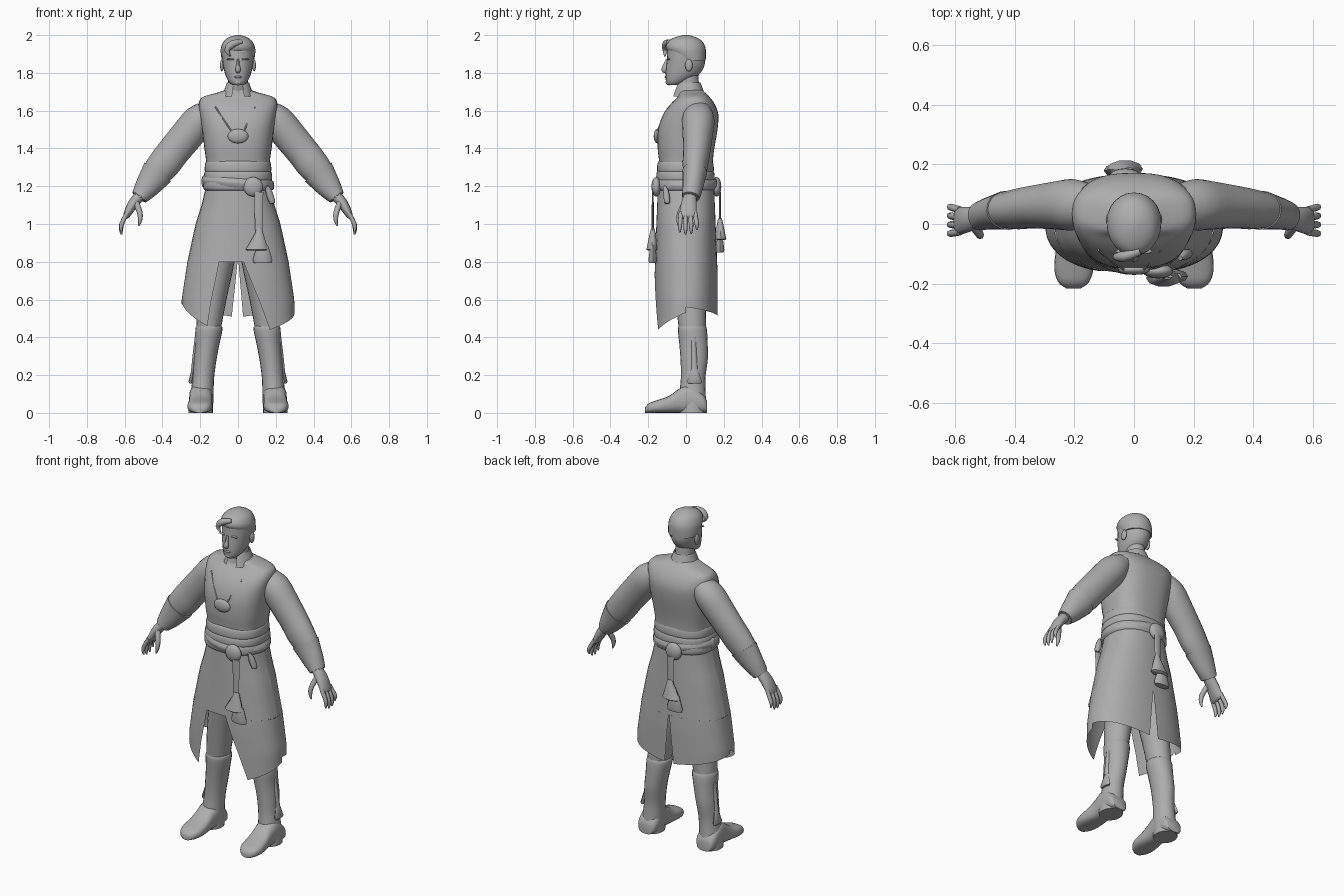
import bpy, bmesh, math
from mathutils import Vector

X, Y, Z = Vector((1, 0, 0)), Vector((0, 1, 0)), Vector((0, 0, 1))
gray = bpy.data.materials.new("plain gray")
gray.diffuse_color = (0.42, 0.42, 0.42, 1)


def finish(name, bm, angle=50):
    bmesh.ops.recalc_face_normals(bm, faces=bm.faces)
    me = bpy.data.meshes.new(name)
    bm.to_mesh(me)
    bm.free()
    ob = bpy.data.objects.new(name, me)
    bpy.context.collection.objects.link(ob)
    me.materials.append(gray)
    bpy.ops.object.select_all(action='DESELECT')
    ob.select_set(True)
    bpy.context.view_layer.objects.active = ob
    bpy.ops.object.shade_smooth_by_angle(angle=math.radians(angle))
    return ob


def spline(rows, sub):
    """Catmull-Rom resampling of rows of numbers."""
    out = []
    for i in range(len(rows) - 1):
        p = [rows[max(0, min(len(rows) - 1, i + k))] for k in (-1, 0, 1, 2)]
        for s in range(sub):
            t = s / sub
            out.append([b + 0.5 * t * (c - a + t * (2*a - 5*b + 4*c - d + t * (3*(b - c) + d - a)))
                        for a, b, c, d in zip(*p)])
    return out + [list(rows[-1])]


def tube(name, rows, n=20, p=2.0, axes=None, sub=3, angle=50):
    """Loft of superellipses; rows are (x, y, z, radius a, radius b)."""
    rows = spline(rows, sub)
    pts = [Vector(r[:3]) for r in rows]
    bm = bmesh.new()
    rings = []
    for i, r in enumerate(rows):
        if axes:
            e1, e2 = axes
        else:
            t = (pts[min(i + 1, len(pts) - 1)] - pts[max(i - 1, 0)]).normalized()
            e1 = t.cross(Y).normalized()
            e2 = e1.cross(t)
        ring = []
        for k in range(n):
            c, s = math.cos(2 * math.pi * k / n), math.sin(2 * math.pi * k / n)
            c, s = [math.copysign(abs(q) ** (2 / p), q) for q in (c, s)]
            ring.append(bm.verts.new(pts[i] + e1 * c * r[3] + e2 * s * r[4]))
        rings.append(ring)
    for a, b in zip(rings, rings[1:]):
        for k in range(n):
            bm.faces.new((a[k], a[(k + 1) % n], b[(k + 1) % n], b[k]))
    bm.faces.new(rings[0])
    bm.faces.new(rings[-1])
    return finish(name, bm, angle)


def sheet(name, f, nu, nv):
    bm = bmesh.new()
    g = [[bm.verts.new(f(i / nu, j / nv)) for i in range(nu + 1)] for j in range(nv + 1)]
    for j in range(nv):
        for i in range(nu):
            bm.faces.new((g[j][i], g[j][i + 1], g[j + 1][i + 1], g[j + 1][i]))
    return finish(name, bm)


def blob(name, loc, size):
    bm = bmesh.new()
    bmesh.ops.create_uvsphere(bm, u_segments=16, v_segments=10, radius=1)
    for v in bm.verts:
        v.co = Vector(loc) + Vector([a * b for a, b in zip(v.co, size)])
    return finish(name, bm)


def stack(name, rings, **kw):
    """Upright loft; rings are (z, centre x, centre y, rx, ry)."""
    return tube(name, [(x, y, z, a, b) for z, x, y, a, b in rings], axes=(X, Y), **kw)


# Head, face, hair and neck
stack("head", [(1.735, 0, -.068, .028, .03), (1.752, 0, -.05, .048, .056), (1.79, 0, -.02, .067, .088),
               (1.84, 0, -.003, .079, .101), (1.89, 0, 0, .085, .1), (1.94, 0, 0, .085, .097),
               (1.975, 0, 0, .066, .078), (1.992, 0, 0, .03, .035)], n=24)
stack("hair", [(1.865, 0, .03, .085, .074), (1.90, 0, .012, .091, .094), (1.935, 0, -.002, .09, .105),
               (1.97, 0, -.004, .073, .088), (1.99, 0, -.002, .045, .052), (2.0, 0, 0, .012, .014)], n=24)
tube("hair_lock", [(.02, -.09, 1.965, .012, .014), (-.03, -.108, 1.952, .02, .018),
                   (-.058, -.11, 1.92, .014, .014), (-.04, -.112, 1.888, .003, .004)], n=8)
tube("nose", [(0, -.098, 1.872, .006, .008), (0, -.108, 1.842, .009, .012),
              (0, -.115, 1.815, .015, .015), (0, -.104, 1.802, .008, .006)], n=8)
blob("lips", (0, -.105, 1.778), (.022, .008, .006))
blob("chin", (0, -.09, 1.75), (.022, .018, .016))
for s in (-1, 1):
    blob("brow", (s * .036, -.092, 1.872), (.025, .009, .005))
    blob("ear", (s * .085, .015, 1.84), (.01, .02, .032))
stack("neck", [(1.64, 0, .03, .06, .06), (1.70, 0, .02, .052, .056), (1.75, 0, .01, .052, .058),
               (1.79, 0, .01, .05, .055)])


def collar(u, v):
    a = (u * 2 - 1) * math.radians(158)
    r = .085 - .027 * v
    return (r * math.sin(a), .015 + r * 1.05 * math.cos(a), 1.675 + v * .075)


sheet("collar", collar, 24, 4)

# Tunic torso
stack("tunic", [(1.18, 0, 0, .165, .143), (1.32, 0, 0, .168, .142), (1.40, 0, 0, .178, .15),
                (1.50, 0, .01, .19, .157), (1.58, 0, .025, .202, .146), (1.635, 0, .035, .208, .117),
                (1.672, 0, .04, .188, .085), (1.695, 0, .032, .11, .07), (1.71, 0, .025, .065, .06)],
      n=36, p=2.6)

# Pendant on two cords
blob("pendant", (0, -.153, 1.465), (.055, .018, .038))
for s, x in ((-1, .12), (1, .09)):
    tube("pendant_cord", [(s * x, -.087, 1.62, .004, .004), (s * x * .62, -.127, 1.55, .004, .004),
                          (s * .03, -.155, 1.485, .004, .004)], n=6)

# Sash folds and slanted belt
for z, h, g in ((1.302, .034, .006), (1.255, .034, .01), (1.21, .036, .013)):
    stack("sash_fold", [(z - h, 0, -.003, .166, .141), (z - h * .6, 0, -.003, .17 + g, .144 + g),
                        (z + h * .5, 0, -.003, .168 + g, .142 + g), (z + h, 0, -.003, .164, .139)],
          n=36, p=2.4)


def belt(u, v):
    a, w = u * 2 * math.pi, v * 2 * math.pi
    r = 1 + .05 * math.cos(w)
    x = .183 * r * math.cos(a)
    return (x, -.003 + .16 * r * math.sin(a), 1.217 - .07 * x + .024 * math.sin(w))


sheet("belt", belt, 40, 8)


# Tassels hanging from round medallions, front and back
def tassel(x, y, z, dx, s):
    tube("tassel_strap", [(x + .01, y, 1.17, .024, .005), (x + .01, y, z, .02, .006)], axes=(X, Y), n=8)
    stack("upper_tassel", [(z + .01, x + .012, y, .016, .01), (z - .015, x + .012, y, .022, .017),
                           (z - .1, x, y + s * .005, .06, .03), (z - .105, x, y + s * .005, .052, .024)],
          n=10, sub=1)
    stack("lower_tassel", [(z - .08, x + dx, y, .03, .014), (z - .155, x + dx, y, .052, .024),
                           (z - .172, x + dx, y, .048, .02)], n=10, sub=1)
    blob("medallion", (x - .02 * (s < 0), y - s * .018, 1.197), (.052, .025, .052))


tassel(.1, -.176, .965, .03, -1)
tassel(-.03, .18, 1.02, -.02, 1)
blob("side_buckle", (-.18, 0, 1.225), (.014, .027, .033))
tube("belt_charm", [(.155, -.115, 1.2, .008, .008), (.165, -.105, 1.165, .018, .016),
                    (.182, -.1, 1.115, .016, .016), (.184, -.1, 1.108, .006, .006)], n=10)

# Skirt: a full upper ring and four lower panels with slits
WIDTH = ((1.22, .165), (1.1, .193), (1.0, .225), (.8, .268), (.6, .298), (.4, .302))


def skirt_width(z):
    for (z1, w1), (z0, w0) in zip(WIDTH, WIDTH[1:]):
        if z >= z0:
            return w0 + (w1 - w0) * (z - z0) / (z1 - z0)
    return w0


def on_skirt(phi, z, side):
    q = math.sin(phi)
    ry = .148 + .02 * min(1, (1.22 - z) / .5)
    return (skirt_width(z) * q, side * ry * max(0, 1 - abs(q) ** 2.3) ** (1 / 2.3), z)


def panel(name, side, top, bottom, ztop, zbot):
    """top and bottom hold the edge positions as fractions of the half width."""
    t, b = [[math.asin(q) for q in e] for e in (top, bottom)]

    def f(u, v):
        edge = [t[k] + (b[k] - t[k]) * v for k in (0, 1)]
        z = ztop + (zbot[0] + (zbot[1] - zbot[0]) * u - ztop) * v
        return on_skirt(edge[0] + (edge[1] - edge[0]) * u, z, side)
    sheet(name, f, 16, 10)


for side in (-1, 1):
    panel("skirt_upper", side, (-1, 1), (-1, 1), 1.22, (.8, .8))
panel("skirt_front_panel", -1, (-1, -.37), (-1, -.54), .8, (.6, .46))
panel("skirt_front_panel", -1, (.11, 1), (.56, 1), .8, (.44, .53))
panel("skirt_back_panel", 1, (-1, -.01), (-1, -.11), .8, (.58, .51))
panel("skirt_back_panel", 1, (.01, 1), (.09, 1), .8, (.51, .56))

for s in (-1, 1):
    # Sleeve with cuff
    tube("sleeve", [(s * x, y, z, a, b) for x, y, z, a, b in (
        (.15, .065, 1.6, .06, .07), (.205, .065, 1.55, .085, .086), (.27, .062, 1.47, .088, .08),
        (.34, .057, 1.385, .086, .072), (.39, .05, 1.32, .086, .068), (.44, .045, 1.26, .076, .06),
        (.485, .035, 1.195, .06, .052), (.525, .025, 1.14, .038, .042))])
    tube("cuff", [(s * .425, .046, 1.275, .086, .066), (s * .45, .042, 1.24, .077, .06),
                  (s * .49, .034, 1.185, .062, .053), (s * .522, .025, 1.142, .045, .047)])
    # Hand with four fingers and a thumb
    tube("palm", [(s * .52, .022, 1.15, .03, .034), (s * .56, .015, 1.10, .027, .043),
                  (s * .59, .01, 1.045, .018, .047), (s * .596, .01, 1.03, .008, .04)], n=14)
    for i in range(4):
        y, drop = -.027 + i * .025, (.0, -.012, -.008, .012)[i]
        tube("finger", [(s * .585, y, 1.06, .012, .012), (s * .612, y * 1.15, 1.01, .012, .012),
                        (s * .619, y * 1.2, .98 + drop, .01, .01),
                        (s * .616, y * 1.2, .956 + drop, .004, .004)], n=8)
    tube("thumb", [(s * .54, -.005, 1.115, .016, .016), (s * .52, -.032, 1.06, .015, .014),
                   (s * .518, -.04, 1.02, .011, .011), (s * .526, -.04, .99, .004, .004)], n=8)
    # Trousers and boot shaft
    stack("trouser_leg", [(1.15, s * .075, 0, .078, .11), (.95, s * .085, .005, .083, .11),
                          (.8, s * .1, .012, .082, .095), (.6, s * .135, .025, .074, .082),
                          (.45, s * .155, .033, .066, .072), (.38, s * .16, .037, .06, .07)])
    stack("boot_shaft", [(.46, s * .153, .033, .066, .071), (.44, s * .154, .034, .072, .077),
                         (.36, s * .163, .04, .064, .075), (.28, s * .174, .043, .06, .072),
                         (.19, s * .183, .038, .057, .065), (.12, s * .189, .035, .06, .068),
                         (.05, s * .195, .035, .064, .072), (0, s * .197, .035, .064, .072)])
    # Foot, lofted from heel to toe with a flat sole
    tube("foot", [(s * x, y, h / 2, w, h / 2) for y, x, w, h in (
        (.112, .197, .045, .06), (.09, .197, .06, .1), (.02, .196, .063, .15), (-.04, .197, .06, .125),
        (-.09, .199, .064, .09), (-.15, .202, .066, .068), (-.195, .203, .052, .052),
        (-.216, .203, .025, .03))], p=2.7, axes=(X, Z))
    # Strap and small tassel on the outside of the boot
    stack("boot_strap", [(.4, s * .219, .04, .01, .012), (.3, s * .231, .043, .01, .014),
                         (.23, s * .238, .045, .01, .016)], n=8)
    stack("boot_tassel", [(.24, s * .236, .045, .008, .014), (.165, s * .246, .045, .016, .04),
                          (.155, s * .244, .045, .012, .034)], n=8, sub=1)
